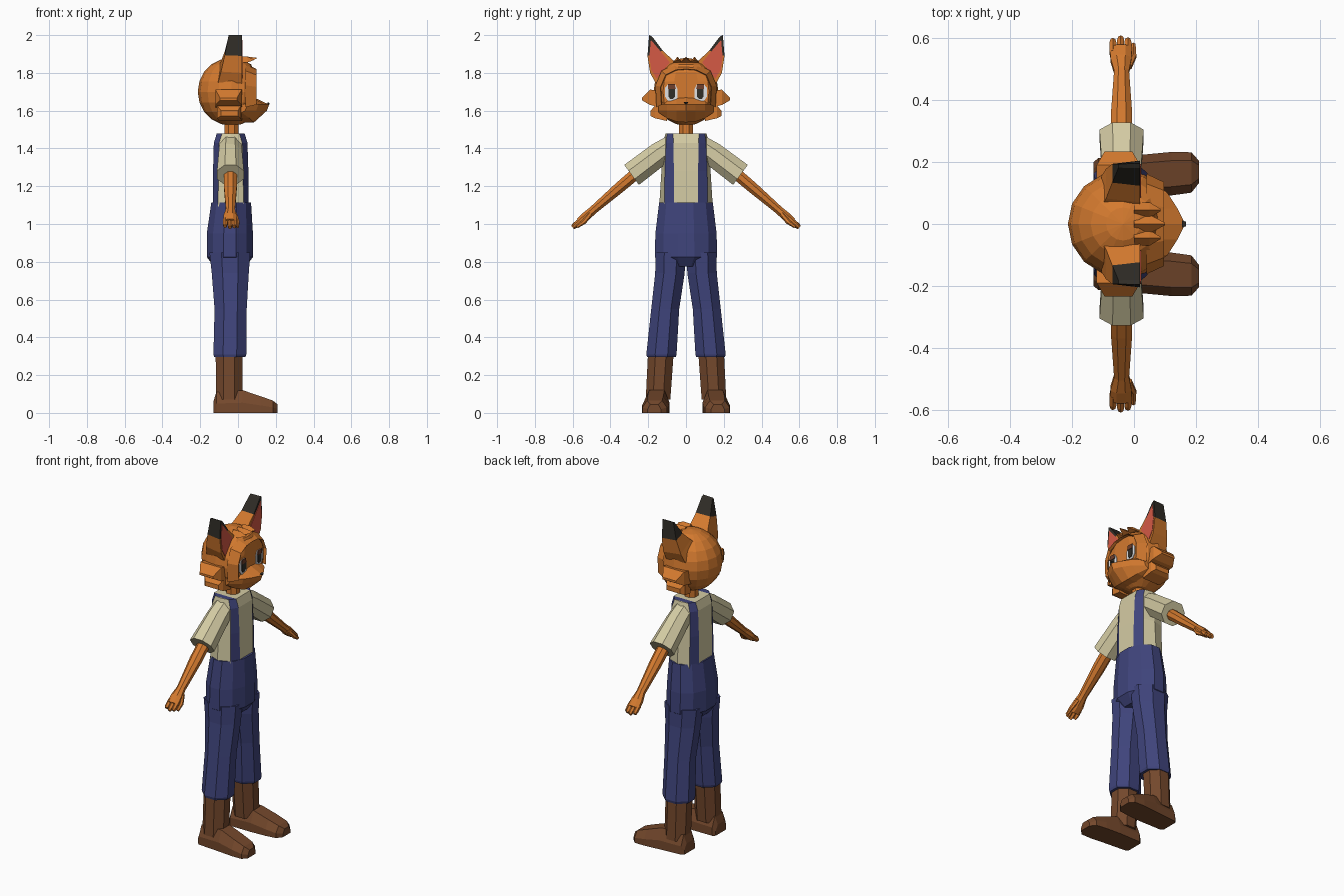
import bpy, bmesh, math
from mathutils import Vector

if "Cube" in bpy.data.objects:
    bpy.data.objects.remove(bpy.data.objects["Cube"])


def material(name, rgb):
    m = bpy.data.materials.new(name)
    m.diffuse_color = (*rgb, 1)
    m.use_nodes = True
    m.node_tree.nodes["Principled BSDF"].inputs["Base Color"].default_value = m.diffuse_color
    return m


FUR = material("orange fur", (0.66, 0.195, 0.028))
SHIRT = material("cream cloth", (0.66, 0.60, 0.37))
DENIM = material("blue denim", (0.05, 0.058, 0.20))
BOOT = material("brown leather", (0.175, 0.065, 0.025))
DARK = material("black fur", (0.03, 0.026, 0.02))
PINK = material("inner ear pink", (0.66, 0.10, 0.06))
WHITE = material("eye white", (0.75, 0.76, 0.78))
LID = material("eyelid brown", (0.16, 0.05, 0.025))


def finish(name, bm, mats, mirror=False):
    bmesh.ops.recalc_face_normals(bm, faces=bm.faces[:])
    me = bpy.data.meshes.new(name)
    bm.to_mesh(me)
    bm.free()
    for m in mats:
        me.materials.append(m)
    ob = bpy.data.objects.new(name, me)
    bpy.context.collection.objects.link(ob)
    if mirror:
        mod = ob.modifiers.new("mirror", "MIRROR")
        mod.use_axis = (False, True, False)
    return ob


def loft(name, rings, mats, mirror=False, rule=None):
    """Skin a list of equal point rings and cap both ends."""
    bm = bmesh.new()
    rows = [[bm.verts.new(p) for p in r] for r in rings]
    n = len(rows[0])
    for a, b in zip(rows, rows[1:]):
        for i in range(n):
            j = (i + 1) % n
            bm.faces.new((a[i], a[j], b[j], b[i]))
    bm.faces.new(rows[0])
    bm.faces.new(rows[-1])
    if rule:
        for f in bm.faces:
            f.material_index = rule(f.calc_center_median())
    return finish(name, bm, mats, mirror)


def ring(z, cx, cy, rx, ry, n=8):
    """Horizontal ring whose flat sides touch the given radii."""
    k = 1 / math.cos(math.pi / n)
    return [(cx + rx * k * math.cos((i + .5) * math.tau / n),
             cy + ry * k * math.sin((i + .5) * math.tau / n), z) for i in range(n)]


def limb(name, stations, mat, n=8):
    """Tube along stations (x, y, z, radius in x, radius across)."""
    p0, p1 = Vector(stations[0][:3]), Vector(stations[-1][:3])
    across = (p1 - p0).normalized().cross(Vector((1, 0, 0))).normalized()
    rings = []
    for x, y, z, rx, rn in stations:
        rings.append([Vector((x, y, z)) + Vector((rx * math.cos(t), 0, 0)) + across * rn * math.sin(t)
                      for t in [(i + .5) * math.tau / n for i in range(n)]])
    return loft(name, rings, [mat], True)


def plate(name, x, pts, mat):
    """Thin flat plate facing forward, mirrored to both sides."""
    return loft(name, [[(x - .004, y, z) for y, z in pts], [(x, y, z) for y, z in pts]], [mat], True)


# Head: faceted ball with a flattened face
bm = bmesh.new()
bmesh.ops.create_uvsphere(bm, u_segments=16, v_segments=10, radius=1)
for v in bm.verts:
    v.co = (min(-.035 + .178 * v.co.x, .085), .172 * v.co.y, 1.70 + .18 * v.co.z)
finish("head", bm, [FUR])

# Muzzle: sections from the middle out to the cheek
sections = []
for y, tip, top, chin, zc in ((0, .165, 1.672, .085, 1.538), (.05, .14, 1.668, .08, 1.542),
                              (.10, .108, 1.655, .06, 1.56), (.145, .05, 1.635, .02, 1.59)):
    sections.append([(-.03, y, 1.65), (min(.08, tip - .02), y, top), (tip, y, 1.632),
                     (tip - .012, y, 1.6), (chin, y, zc), (-.03, y, zc)])
loft("muzzle", sections, [FUR], True)
loft("nose", [[(.155, s * .012, 1.645), (.155, -s * .012, 1.645), (.155, 0, 1.63)] if x == 0 else
              [(.168, s * .007, 1.641), (.168, -s * .007, 1.641), (.168, 0, 1.634)]
              for x, s in ((0, 1), (1, 1))], [DARK])

# Fur frame around the face
arc = [(.145, 1.625), (.15, 1.73), (.12, 1.80), (.06, 1.83)]
arc = arc + [(0, 1.835)] + [(-y, z) for y, z in reversed(arc)]
frame = []
for y, z in arc:
    d = z - 1.69
    frame.append([(.04, y * 1.08, 1.69 + d * 1.1), (.097, y * .9, 1.69 + d * .9),
                  (.08, y * .88, 1.69 + d * .88)])
loft("face_frame", frame, [FUR])

# Tufts of hair on the forehead
for i, (y, w, tipx, tipz) in enumerate(((0, .03, .10, 1.877), (.045, .025, .085, 1.868),
                                        (-.045, .025, .085, 1.868))):
    loft(f"hair_tuft_{i + 1}", [
        [(.0, y - w, 1.855), (.0, y + w, 1.855), (.0, y, 1.885)],
        [(.05, y - w, 1.855), (.05, y + w, 1.855), (.05, y, 1.886)],
        [(tipx, y - .004, tipz), (tipx, y + .004, tipz), (tipx, y, tipz + .003)]], [FUR])

# Eyes: stacked thin plates
plate("eye_white", .09, [(.045, 1.665), (.06, 1.652), (.095, 1.652), (.112, 1.675),
                         (.112, 1.72), (.095, 1.74), (.058, 1.74), (.045, 1.715)], WHITE)
plate("pupil", .093, [(.058, 1.675), (.068, 1.663), (.085, 1.663), (.093, 1.675),
                      (.093, 1.715), (.058, 1.715)], DARK)
plate("eyelid", .095, [(.054, 1.715), (.096, 1.715), (.094, 1.742), (.06, 1.742)], LID)


# Cheek tufts: wedges narrowing outward
def box_ring(y, x0, x1, z0, z1):
    return [(x0, y, z0), (x1, y, z0), (x1, y, z1), (x0, y, z1)]


loft("upper_cheek_tuft", [box_ring(.12, -.12, .02, 1.615, 1.70), box_ring(.19, -.12, .02, 1.63, 1.712),
                          box_ring(.233, -.095, -.005, 1.655, 1.668)], [FUR], True)
loft("lower_cheek_tuft", [box_ring(.10, -.10, .02, 1.545, 1.62), box_ring(.165, -.11, .015, 1.56, 1.625),
                          box_ring(.188, -.09, .0, 1.572, 1.60)], [FUR], True)

# Ears: tapered blocks with dark tips and a pink front plate
FX = .02


def ear_ring(inner, outer, back, shrink):
    (yi, zi), (yo, zo) = inner, outer
    m, n = (yi + yo) / 2, (zi + zo) / 2
    mix = lambda a, c: c + (a - c) * shrink
    return [(FX, yi, zi), (FX, yo, zo), (back, mix(yo, m), mix(zo, n)), (back, mix(yi, m), mix(zi, n))]


loft("ear", [ear_ring((.05, 1.84), (.16, 1.745), -.105, .9),
             ear_ring((.07, 1.868), (.19, 1.80), -.09, .8),
             ear_ring((.123, 1.918), (.204, 1.89), -.07, .75),
             ear_ring((.18, 1.993), (.195, 2.0), -.05, .8)],
     [FUR, DARK], True, rule=lambda c: int(c.z > 1.91))
plate("ear_inner", FX + .003, [(.085, 1.855), (.155, 1.77), (.184, 1.815), (.194, 1.885),
                               (.186, 1.975), (.135, 1.915)], PINK)

# Neck
loft("neck", [ring(1.45, -.035, 0, .037, .037), ring(1.56, -.035, 0, .037, .037)], [FUR])

# Shirt body: columns line up with the overall straps
bm = bmesh.new()
rows = []
for z, f, b, yi, yo, ys in ((1.09, .057, -.133, .062, .115, .142), (1.28, .055, -.132, .064, .112, .13),
                            (1.43, .05, -.128, .067, .106, .122), (1.48, .035, -.112, .068, .1, .108)):
    half = [(f, 0), (f, yi), (f - .028, yo), (-.04, ys), (b + .028, yo), (b, yi), (b, 0)]
    pts = half + [(x, -y) for x, y in reversed(half[1:-1])]
    rows.append([bm.verts.new((x, y, z)) for x, y in pts])
for a, b in zip(rows, rows[1:]):
    for i in range(12):
        j = (i + 1) % 12
        face = bm.faces.new((a[i], a[j], b[j], b[i]))
        face.material_index = int(i in (1, 4, 7, 10))
t = rows[-1]
for idx, m in (((0, 1, 5, 6), 0), ((1, 2, 4, 5), 1), ((2, 3, 4), 0),
               ((0, 6, 7, 11), 0), ((11, 7, 8, 10), 1), ((10, 8, 9), 0)):
    bm.faces.new([t[i] for i in idx]).material_index = m
bm.faces.new(rows[0])
finish("shirt_and_straps", bm, [SHIRT, DENIM])

# Sleeves, arms, fingers
limb("sleeve", [(-.04, .05, 1.435, .06, .055), (-.04, .14, 1.372, .066, .068),
                (-.04, .288, 1.26, .077, .071)], SHIRT)
limb("arm", [(-.04, .22, 1.305, .037, .034), (-.04, .35, 1.195, .037, .032),
             (-.04, .49, 1.075, .026, .024), (-.042, .53, 1.04, .037, .026),
             (-.042, .565, 1.01, .038, .022)], FUR)
for i, (x, y, z) in enumerate(((-.068, .592, .988), (-.043, .6, .982), (-.02, .594, .986))):
    limb(f"finger_{i + 1}", [(x, .55, 1.022, .013, .016), (x, y - .012, z + .01, .013, .016),
                             (x, y, z, .009, .012)], FUR, 6)
limb("thumb", [(-.02, .505, 1.055, .014, .014), (-.002, .54, 1.012, .011, .013),
               (-.002, .578, .985, .008, .009)], FUR, 6)

# Overalls: hips and trouser legs
loft("overall_hips", [ring(.775, -.043, 0, .085, .10, 12), ring(.825, -.043, 0, .122, .165, 12),
                      ring(.95, -.043, 0, .122, .162, 12), ring(1.115, -.036, 0, .105, .142, 12)], [DENIM])
loft("trouser_leg", [ring(.85, -.043, .082, .108, .079), ring(.74, -.041, .085, .098, .078),
                     ring(.55, -.039, .11, .085, .074), ring(.31, -.043, .13, .087, .08),
                     ring(.295, -.043, .13, .082, .076)], [DENIM], True)

# Boots: shaft and foot
loft("boot_shaft", [ring(.32, -.047, .133, .071, .068), ring(.07, -.047, .148, .07, .065)], [BOOT], True)
foot = []
for x, c, w, h in ((-.13, .15, .05, .06), (-.115, .15, .062, .11), (.025, .155, .068, .12),
                   (.12, .162, .07, .088), (.185, .166, .065, .065), (.21, .168, .035, .045)):
    foot.append([(x, c - w, 0), (x, c - w, h * .45), (x, c - w * .6, h),
                 (x, c + w * .6, h), (x, c + w, h * .45), (x, c + w, 0)])
loft("boot_foot", foot, [BOOT], True)
